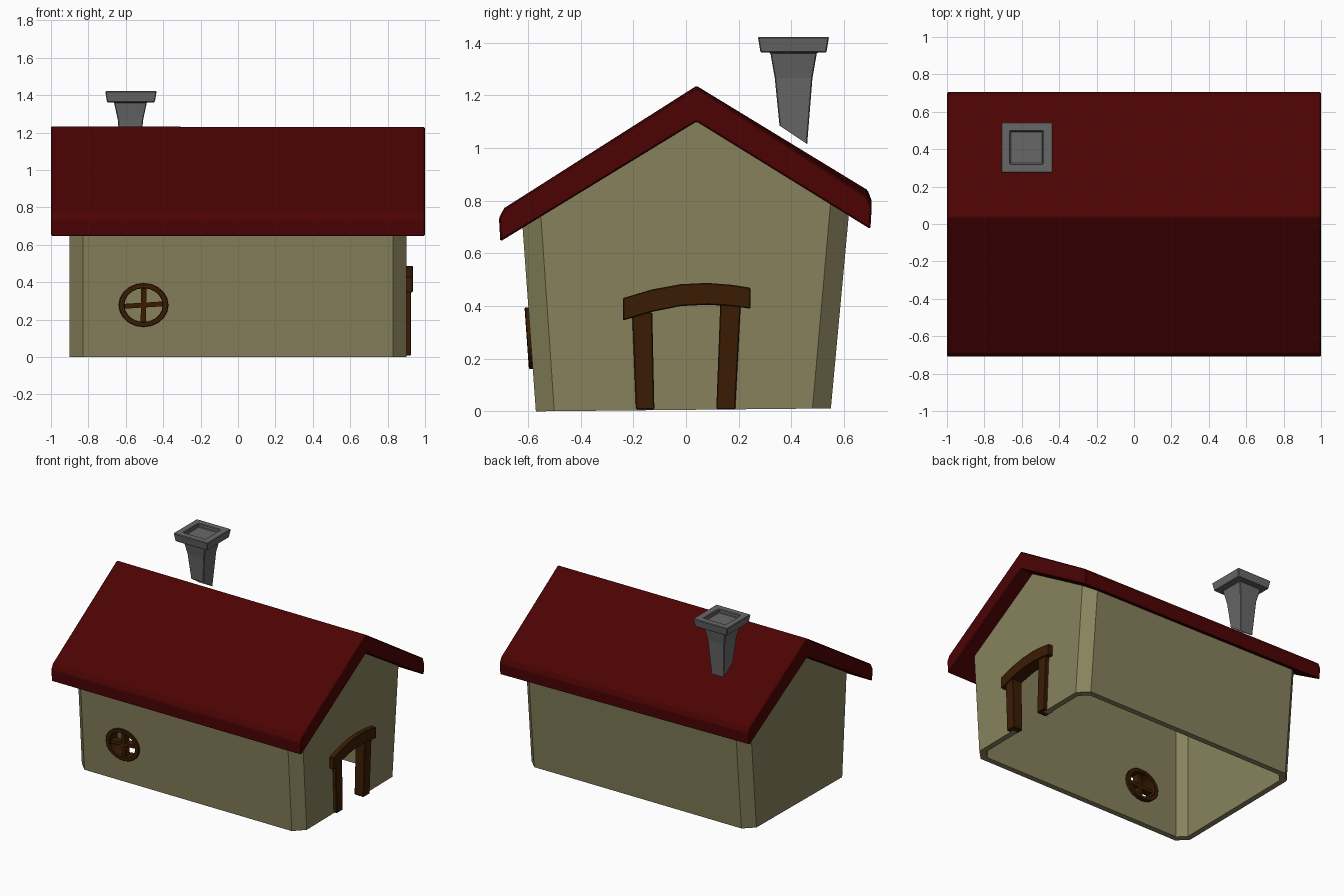
import bpy, bmesh
from math import sin, cos, pi

cube = bpy.data.objects.get("Cube")
if cube:
    bpy.data.objects.remove(cube, do_unlink=True)


def material(name, rgb):
    m = bpy.data.materials.new(name)
    m.use_nodes = True
    m.diffuse_color = (*rgb, 1)
    node = next(n for n in m.node_tree.nodes if n.type == 'BSDF_PRINCIPLED')
    node.inputs["Base Color"].default_value = (*rgb, 1)
    node.inputs["Roughness"].default_value = 0.9
    return m


plaster = material("plaster_beige", (0.245, 0.222, 0.108))
red = material("roof_red", (0.072, 0.0008, 0.001))
wood = material("dark_wood", (0.043, 0.012, 0.001))
stone = material("chimney_grey", (0.137, 0.137, 0.137))


def loft(name, rings, mat=None, closed=False, ends=None, bevel=0):
    """Skin equally long vertex rings; ends lists (ring, vertex order) faces."""
    bm = bmesh.new()
    vs = [[bm.verts.new(p) for p in r] for r in rings]
    n = len(rings[0])
    for a, b in list(zip(vs, vs[1:])) + ([(vs[-1], vs[0])] if closed else []):
        for i in range(n):
            j = (i + 1) % n
            bm.faces.new((a[i], a[j], b[j], b[i]))
    if ends is None:
        ends = [] if closed else [(0, range(n)), (-1, range(n))]
    for ring, order in ends:
        bm.faces.new([vs[ring][i] for i in order])
    bmesh.ops.recalc_face_normals(bm, faces=bm.faces)
    me = bpy.data.meshes.new(name)
    bm.to_mesh(me)
    bm.free()
    ob = bpy.data.objects.new(name, me)
    bpy.context.collection.objects.link(ob)
    if mat:
        me.materials.append(mat)
    if bevel:
        mod = ob.modifiers.new("edge_bevel", 'BEVEL')
        mod.width = bevel
        mod.segments = 1
    return ob


def cut(ob, *cutters):
    """Subtract the cutters, apply all modifiers and drop the cutters."""
    for cutter in cutters:
        mod = ob.modifiers.new("opening", 'BOOLEAN')
        mod.operation = 'DIFFERENCE'
        mod.solver = 'EXACT'
        mod.object = cutter
    bpy.context.view_layer.objects.active = ob
    for name in [m.name for m in ob.modifiers]:
        bpy.ops.object.modifier_apply(modifier=name)
    for cutter in cutters:
        bpy.data.objects.remove(cutter, do_unlink=True)


def rect(x0, x1, y0, y1, z):
    """Horizontal rectangle; z is a number or a function of y."""
    h = z if callable(z) else lambda y: z
    return [(x, y, h(y)) for x, y in ((x0, y0), (x1, y0), (x1, y1), (x0, y1))]


# Walls: chamfered plan, leaning long sides, gabled top reaching into the roof
RIDGE = 0.04


def plan(f, b, end=0.9, c=0.07):
    return [(c - end, f), (end - c, f), (end, f + c), (end, RIDGE), (end, b - c),
            (end - c, b), (c - end, b), (-end, b - c), (-end, RIDGE), (-end, f + c)]


def room(name, grow, height):
    """Upright hollow of the house, used as a cutter."""
    ring = plan(-0.53 - grow, 0.51 + grow, 0.86 + grow, 0.055)
    return loft(name, [[(x, y, z) for x, y in ring] for z in (-0.1, height)])


base = [(x, y, 0.006 + 0.01 * y) for x, y in plan(-0.57, 0.55)]
top = [(x, y, 1.215 - 0.615 * abs(y - RIDGE)) for x, y in plan(-0.628, 0.628)]
walls = loft("walls", [base, top], plaster, ends=[
    (0, range(10)), (1, (0, 1, 2, 3, 8, 9)), (1, (3, 4, 5, 6, 7, 8))])

# Arch of the door lintel: (y, underside z, top z)
ARCH = [(-0.24, 0.345, 0.43), (-0.13, 0.378, 0.463), (-0.02, 0.4, 0.483),
        (0.08, 0.405, 0.488), (0.17, 0.4, 0.481), (0.245, 0.39, 0.47)]

# Doorway and round window opening
WX, WZ = -0.505, 0.278


def front_y(z):
    return -0.57 - 0.071 * z


def ellipse(scale, depth, n=20):
    pts = []
    for i in range(n):
        a = 2 * pi * i / n
        z = WZ + 0.117 * scale * sin(a)
        pts.append((WX + 0.133 * scale * cos(a), front_y(z) + depth, z))
    return pts


opening = [(-0.155, -0.1), (0.15, -0.1), (0.17, 0.44), (-0.02, 0.44), (-0.17, 0.4)]
cut(walls,
    room("room_cutter", 0, 0.855),
    loft("door_cutter", [[(x, y, z) for y, z in opening] for x in (0.8, 1.0)]),
    loft("window_cutter", [ellipse(0.88, -0.1), ellipse(0.88, 0.15)]))


# Roof: one thick bent slab, the back eave rising slightly towards -x
def roof_ring(x, lift, ridge):
    return [(x, y, z) for y, z in (
        (-0.705, 0.645), (-0.71, 0.735), (-0.69, 0.772), (RIDGE, ridge),
        (0.69, 0.815 + lift), (0.705, 0.775 + lift), (0.7, 0.692 + lift),
        (RIDGE, 1.1))]


roof = loft("roof", [roof_ring(-1, 0.025, 1.236), roof_ring(1, 0, 1.232)], red,
            bevel=0.006)
# The slab is cleared where the room rises into it
cut(roof, room("roof_cutter", 0.008, 0.86))

# Chimney: flared shaft with an open foot, cap and shallow recess
loft("chimney", [
    rect(-0.625, -0.525, 0.355, 0.46, lambda y: 1.085 - 0.67 * (y - 0.355)),
    rect(-0.642, -0.508, 0.337, 0.48, 1.265),
    rect(-0.663, -0.487, 0.32, 0.497, 1.362),
    rect(-0.7, -0.445, 0.283, 0.533, 1.362),
    rect(-0.71, -0.435, 0.273, 0.543, 1.422),
    rect(-0.662, -0.488, 0.322, 0.495, 1.422),
    rect(-0.662, -0.488, 0.322, 0.495, 1.395)], stone,
    ends=[(-1, range(4))], bevel=0.004)

# Door frame: two posts and the arched lintel
for side, foot, head in (("right", (-0.19, -0.12), (-0.205, -0.128, 0.375)),
                         ("left", (0.115, 0.187), (0.13, 0.208, 0.41))):
    loft("door_post_" + side, [rect(0.85, 0.925, *foot, 0.008),
                               rect(0.85, 0.925, *head)], wood, bevel=0.004)
loft("door_lintel", [[(0.84, y, lo), (0.935, y, lo), (0.935, y, hi), (0.84, y, hi)]
                     for y, lo, hi in ARCH], wood, bevel=0.004)

# Round window: rim and two crossing bars
OUT, IN = -0.015, 0.08
loft("window_rim", [ellipse(1, OUT), ellipse(1, IN), ellipse(0.77, IN),
                    ellipse(0.77, OUT)], wood, closed=True, bevel=0.003)


def bar(name, dx, dz, wx, wz):
    rings = []
    for s in (-1, 1):
        x, z = WX + s * dx, WZ + s * dz
        rings.append([(x + a * wx, front_y(z + a * wz) + d, z + a * wz)
                      for a, d in ((-1, 0), (1, 0), (1, 0.05), (-1, 0.05))])
    loft(name, rings, wood)


bar("window_bar_upright", 0.002, 0.1, 0.014, 0)
bar("window_bar_level", 0.113, 0.007, 0, 0.013)
